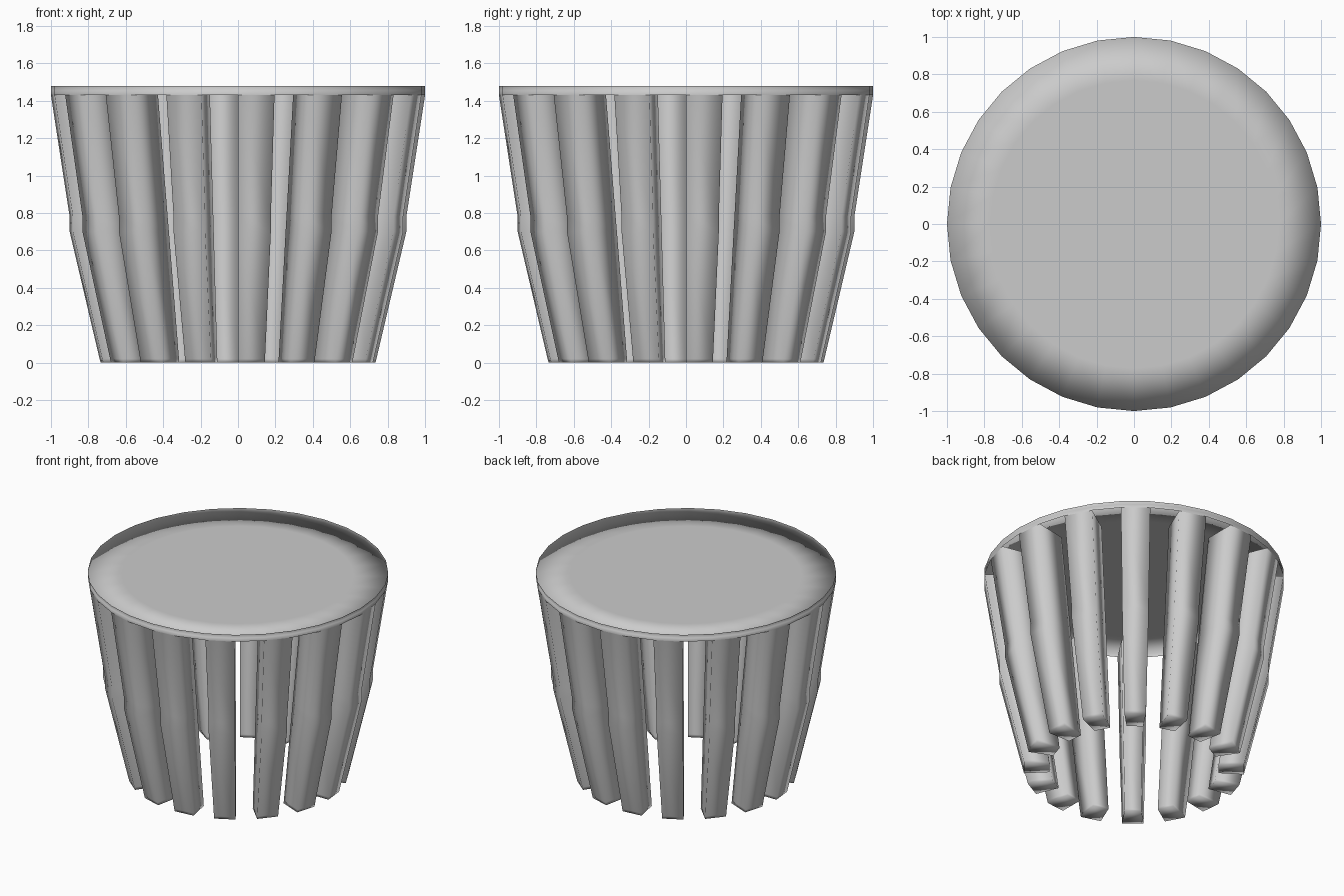
import bpy
from math import sin, cos, pi

if "Cube" in bpy.data.objects:
    bpy.data.objects.remove(bpy.data.objects["Cube"])

SIDES = 32
STEP = 2 * pi / SIDES


def polar(r, i, z):
    return (r * cos(i * STEP), r * sin(i * STEP), z)


def make_object(name, verts, faces):
    mesh = bpy.data.meshes.new(name)
    mesh.from_pydata(verts, [], faces)
    mesh.polygons.foreach_set("use_smooth", [True] * len(faces))
    mesh.update()
    obj = bpy.data.objects.new(name, mesh)
    bpy.context.collection.objects.link(obj)
    return obj


# Lid: flat centre and ring set halfway up a thin upright rim
FLOOR = 1.455
profile = [(0.77, FLOOR), (1.0, FLOOR), (1.0, 1.48), (1.0, 1.43)]
verts = [polar(r, i, z) for r, z in profile for i in range(SIDES)]
faces = [tuple(range(SIDES))]
for a, b in ((0, 1), (2, 1), (1, 3)):
    for i in range(SIDES):
        j = (i + 1) % SIDES
        a0, b0 = a * SIDES, b * SIDES
        faces.append((a0 + i, b0 + i, b0 + j, a0 + j))
make_object("lid", verts, faces)

# Tapered slats hanging from every second ring segment: (z, inner, outer)
# Straight inside, slightly bulged outside, tight loop at the foot
levels = [(1.43, 0.77, 1.0), (0.78, 0.677, 0.90), (0.70, 0.665, 0.90),
          (0.02, 0.568, 0.74), (0.0, 0.565, 0.735)]
verts, faces = [], []
for s in range(0, SIDES, 2):
    base = len(verts)
    for z, inner, outer in levels:
        verts += [polar(inner, s, z), polar(outer, s, z),
                  polar(outer, s + 1, z), polar(inner, s + 1, z)]
    for k in range(len(levels) - 1):
        a, b = base + 4 * k, base + 4 * (k + 1)
        for i in range(4):
            j = (i + 1) % 4
            faces.append((a + i, b + i, b + j, a + j))
    e = base + 4 * (len(levels) - 1)
    faces.append((e + 3, e + 2, e + 1, e))
make_object("side_slats", verts, faces)
